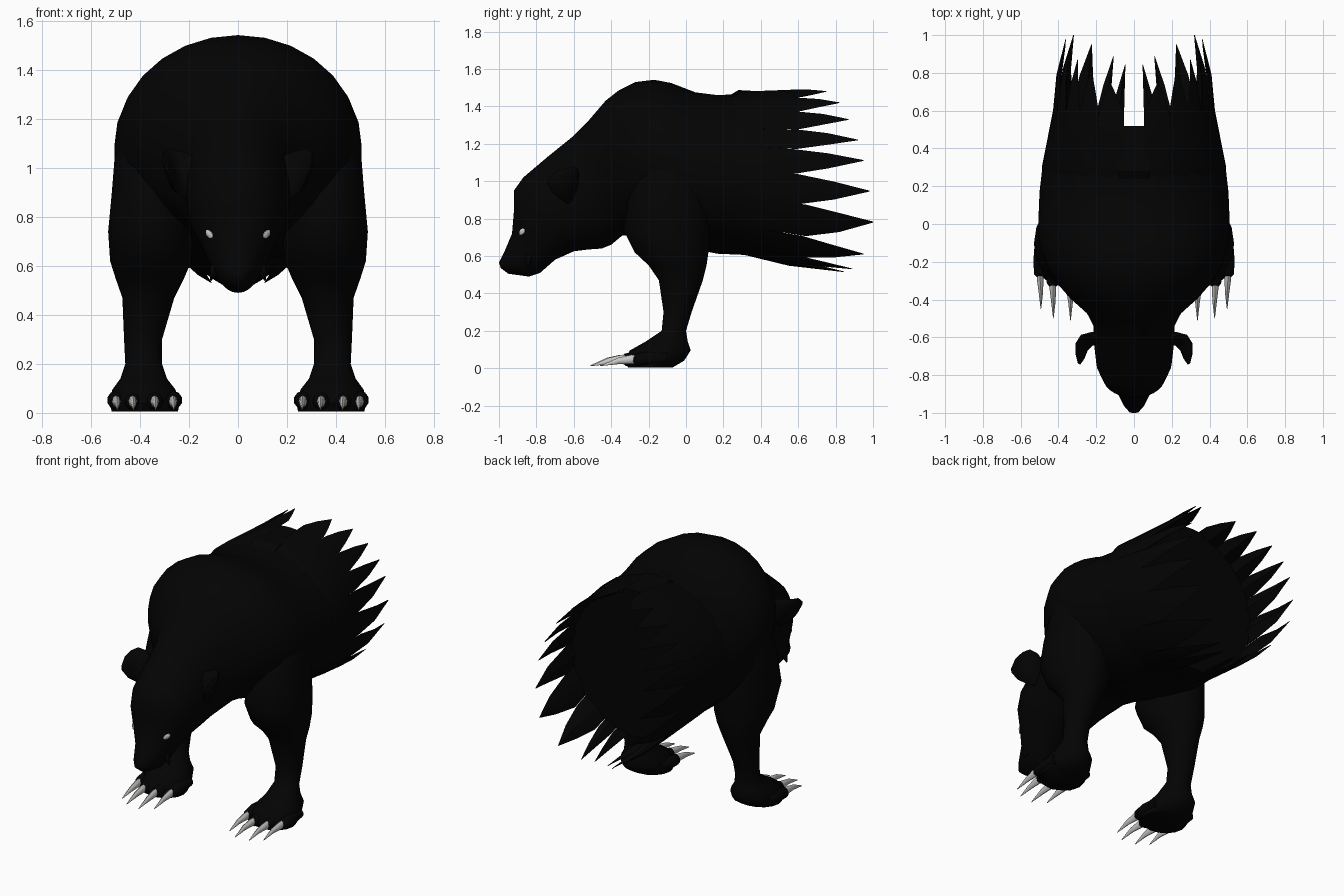
import bpy, bmesh, math
from mathutils import Vector
from mathutils.bvhtree import BVHTree

if "Cube" in bpy.data.objects:
    bpy.data.objects.remove(bpy.data.objects["Cube"])


def material(name, rgb):
    m = bpy.data.materials.new(name)
    m.diffuse_color = (*rgb, 1)
    m.use_nodes = True
    m.node_tree.nodes["Principled BSDF"].inputs["Base Color"].default_value = m.diffuse_color
    return m


FUR = material("black_fur", (0.001, 0.001, 0.001))
CLAW = material("pale_claw", (0.56, 0.56, 0.55))
EYE = material("pale_eye", (0.65, 0.65, 0.64))


def ellipse(c, u, v, n):
    """Ring of n points around c, spanned by the half axes u and v."""
    return [c + u * math.cos(2 * math.pi * i / n) + v * math.sin(2 * math.pi * i / n)
            for i in range(n)]


def add_loft(bm, rings):
    rows = [[bm.verts.new(p) for p in r] for r in rings]
    n = len(rows[0])
    for a, b in zip(rows, rows[1:]):
        for i in range(n):
            j = (i + 1) % n
            bm.faces.new((a[i], a[j], b[j], b[i]))
    bm.faces.new(rows[0])
    bm.faces.new(rows[-1])


def finish(name, bm, mat, angle=50):
    bmesh.ops.recalc_face_normals(bm, faces=bm.faces)
    me = bpy.data.meshes.new(name)
    bm.to_mesh(me)
    bm.free()
    me.materials.append(mat)
    ob = bpy.data.objects.new(name, me)
    bpy.context.collection.objects.link(ob)
    bpy.ops.object.select_all(action='DESELECT')
    ob.select_set(True)
    bpy.context.view_layer.objects.active = ob
    bpy.ops.object.shade_smooth_by_angle(angle=math.radians(angle))
    return ob


def tube(bm, pts, radii, n=8, flat=1):
    """Tapered tube through a few points, narrowed sideways by flat."""
    rings = []
    for i, p in enumerate(pts):
        d = (pts[min(i + 1, len(pts) - 1)] - pts[max(i - 1, 0)]).normalized()
        u = d.cross(Vector((1, 0, 0))).normalized()
        rings.append(ellipse(p, u * radii[i], d.cross(u) * radii[i] * flat, n))
    add_loft(bm, rings)


def interp(table, x):
    for (x0, y0), (x1, y1) in zip(table, table[1:]):
        if x <= x1:
            t = max(0, (x - x0) / (x1 - x0))
            return y0 + (y1 - y0) * t
    return table[-1][1]


# Head and body: top y, top z, bottom y, bottom z, half width
BODY = [(-1.0, .565, -.99, .535, .025), (-.97, .625, -.95, .505, .055),
        (-.93, .72, -.84, .49, .09), (-.92, .84, -.78, .51, .125),
        (-.92, .95, -.70, .58, .165), (-.87, 1.02, -.60, .625, .20),
        (-.74, 1.13, -.52, .635, .212), (-.61, 1.235, -.45, .64, .215),
        (-.52, 1.325, -.40, .66, .255), (-.43, 1.43, -.34, .71, .345),
        (-.36, 1.485, -.25, .71, .415), (-.27, 1.53, -.17, .69, .465),
        (-.17, 1.542, -.08, .66, .497), (-.08, 1.525, -.02, .65, .505),
        (.05, 1.475, .05, .635, .505), (.17, 1.46, .17, .612, .50),
        (.33, 1.468, .33, .605, .482), (.52, 1.46, .52, .565, .43)]
bm = bmesh.new()
rings = []
for ty, tz, by, bz, w in BODY:
    top, bot = Vector((0, ty, tz)), Vector((0, by, bz))
    rings.append(ellipse((top + bot) / 2, (top - bot) / 2, Vector((w, 0, 0)), 28))
add_loft(bm, rings)
bmesh.ops.recalc_face_normals(bm, faces=bm.faces)
skin = BVHTree.FromBMesh(bm)
finish("body_and_head", bm, FUR)

# Legs: height, front y, back y, inner x, outer x
LEG = [(1.25, -.14, .08, .28, .455), (1.05, -.25, .12, .24, .503), (.9, -.31, .13, .20, .515),
       (.74, -.335, .125, .18, .53), (.62, -.275, .12, .19, .522), (.55, -.20, .11, .22, .50),
       (.47, -.145, .09, .26, .472), (.3, -.12, .03, .31, .465),
       (.2, -.13, 0, .31, .46), (.14, -.22, .01, .29, .48), (.095, -.30, .025, .255, .513),
       (.04, -.33, -.01, .24, .525), (0.005, -.31, -.07, .245, .515)]
# Claws: base x, tip x, tip y
CLAWS = [(.265, .262, -.46), (.34, .336, -.51), (.43, .427, -.50), (.497, .493, -.45)]
# Ear sheet, curling outward then forward: x, y, middle z, half height, half thickness
EAR = [(.16, -.625, .965, .085, .03), (.21, -.605, .97, .10, .028),
       (.25, -.615, .98, .10, .026), (.277, -.65, .985, .085, .024),
       (.285, -.70, .995, .06, .018), (.29, -.74, 1.0, .015, .006)]

for s, side in ((-1, "left"), (1, "right")):
    bm = bmesh.new()
    add_loft(bm, [ellipse(Vector((s * (xi + xo) / 2, (yf + yb) / 2, z)),
                          Vector(((xo - xi) / 2, 0, 0)), Vector((0, (yb - yf) / 2, 0)), 16)
                  for z, yf, yb, xi, xo in LEG])
    finish("front_leg_" + side, bm, FUR)

    # Toes and curved claws
    toes, claws = bmesh.new(), bmesh.new()
    for bx, tx, ty in CLAWS:
        y = ty + .19
        tube(toes, [Vector((s * bx, y + d, z)) for d, z in
                    ((.16, .055), (.06, .052), (-.005, .045), (-.025, .042))],
             [.03, .038, .033, .014], 10)
        tube(claws, [Vector((s * x, yy, z)) for x, yy, z in
                     ((bx, y + .05, .046), (bx, y - .03, .047), (tx, y - .1, .039),
                      (tx, ty, .014))],
             [.024, .025, .017, .002], 8, .7)
    finish("toes_" + side, toes, FUR)
    finish("claws_" + side, claws, CLAW)

    # Curled ear, leaning outward at the top
    bm = bmesh.new()
    pts = [Vector((s * e[0], e[1], e[2])) for e in EAR]
    rings = []
    for i, p in enumerate(pts):
        d = pts[min(i + 1, len(pts) - 1)] - pts[max(i - 1, 0)]
        out = Vector((d.y, -d.x, 0)).normalized()
        h, t = EAR[i][3:]
        rings.append(ellipse(p, Vector((s * .28 * h, .2 * h, h)), out * t, 12))
    add_loft(bm, rings)
    finish("ear_" + side, bm, FUR)

    # Slanted eye lying on the face
    pos, nor, *_ = skin.find_nearest(Vector((s * .116, -.875, .73)))
    bm = bmesh.new()
    long = Vector((s * .6, .55, .55))
    long = (long - nor * long.dot(nor)).normalized()
    wide = nor.cross(long)
    add_loft(bm, [ellipse(pos + nor * d, long * .024 * k, wide * .015 * k, 10)
                  for d, k in ((-.006, 1), (.003, .95), (.007, .5))])
    finish("eye_" + side, bm, EYE)

    # Hanging lip
    bm = bmesh.new()
    tube(bm, [Vector((s * .075, -.825, .64)), Vector((s * .095, -.843, .585)),
              Vector((s * .112, -.845, .54))], [.025, .022, .004], 6)
    finish("lip_" + side, bm, FUR)


def shell(y, deg, inset=0):
    """Point on the flaring rear outline at depth y and angle from the top."""
    w = interp([(.2, .497), (.33, .488), (.58, .43), (.8, .41), (1, .36)], y) - inset
    top = interp([(.2, 1.465), (.28, 1.487), (.35, 1.477), (.75, 1.505)], y) - inset
    bot = interp([(.2, .61), (.35, .60), (.5, .55), (.85, .51)], y) + inset
    a = math.radians(deg)
    return Vector((w * math.sin(a), y, (top + bot) / 2 + (top - bot) / 2 * math.cos(a)))


# Long fur blades around the rear: tip angle, tip y, notch y; edges lie between
BLADES = [(18, .75, .58), (34, .82, .60), (49.6, .87, .60), (64.7, .92, .59), (78, .95, .57),
          (97, .98, .60), (117, 1.0, .64), (143, .95, .62), (164, .89, .58), (173.5, .845, .55)]
EDGES = [7, 26, 42, 57, 71, 87.5, 107, 130, 152, 163, 173]
bm = bmesh.new()
for s in (-1, 1):
    for (tip_a, tip, notch), lo, hi in zip(BLADES, EDGES, EDGES[1:]):
        rows = []
        for y, k, inset in ((.24, 1, .02), (.3, 1, .002), (notch, 1, 0),
                            ((notch + tip) / 2, .58, 0), (tip, .03, 0)):
            a, b = (tip_a + (e - tip_a) * k for e in (lo, hi))
            mid = (a + b) / 2
            row = [shell(y, s * a, inset), shell(y, s * mid, inset - .004 * k),
                   shell(y, s * b, inset), shell(y, s * mid, inset + .002 + .03 * k)]
            rows.append(row)
        add_loft(bm, rows)
finish("rear_fur_blades", bm, FUR, 30)

# Short fur bridging the middle of the back
bm = bmesh.new()
add_loft(bm, [[shell(y, d, i) for d in (-10, -5, 0, 5, 10)] +
              [shell(y, d, i + .03) for d in (10, 0, -10)]
              for y, i in ((.22, .02), (.28, 0), (.4, 0), (.52, .005))])
finish("back_flap", bm, FUR, 30)
